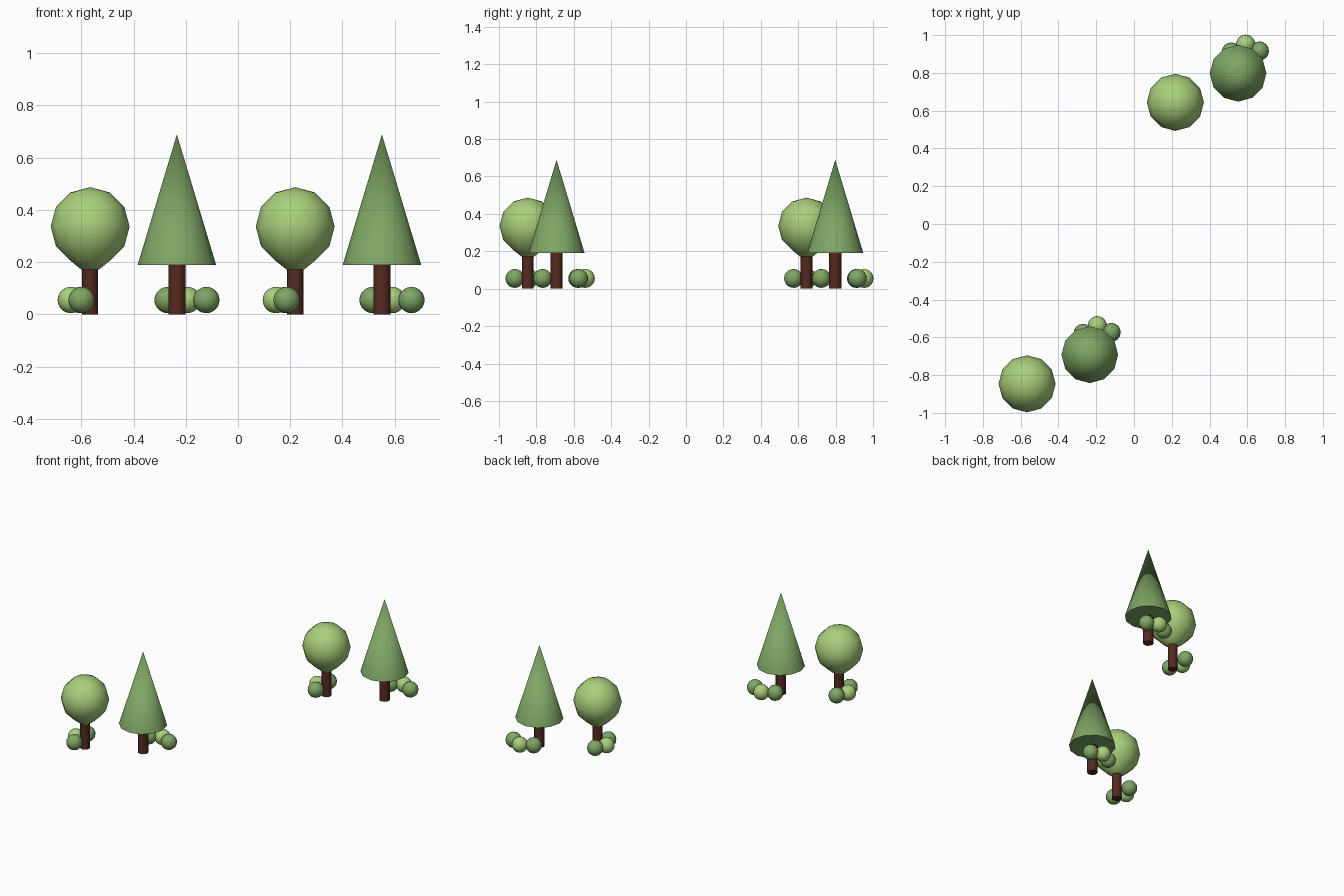
import bpy, bmesh, math
from mathutils import Vector

if "Cube" in bpy.data.objects:
    bpy.data.objects.remove(bpy.data.objects["Cube"])


def material(name, rgb):
    m = bpy.data.materials.new(name)
    m.diffuse_color = (*rgb, 1)
    m.use_nodes = True
    m.node_tree.nodes["Principled BSDF"].inputs["Base Color"].default_value = m.diffuse_color
    return m


LIGHT = material("light_leaf", (0.40, 0.63, 0.20))
DARK = material("dark_leaf", (0.21, 0.38, 0.13))
BARK = material("bark", (0.09, 0.023, 0.014))


def finish(name, bm, loc, mat, angle=40):
    bmesh.ops.recalc_face_normals(bm, faces=bm.faces)
    mesh = bpy.data.meshes.new(name)
    bm.to_mesh(mesh)
    bm.free()
    mesh.materials.append(mat)
    ob = bpy.data.objects.new(name, mesh)
    ob.location = loc
    bpy.context.collection.objects.link(ob)
    bpy.ops.object.select_all(action='DESELECT')
    ob.select_set(True)
    bpy.context.view_layer.objects.active = ob
    bpy.ops.object.shade_smooth_by_angle(angle=math.radians(angle))
    return ob


def lathe(name, profile, loc, mat, sides=12):
    # spin a (radius, height) profile around z
    bm = bmesh.new()
    verts = [bm.verts.new((r, 0, z)) for r, z in profile]
    edges = [bm.edges.new(p) for p in zip(verts, verts[1:])]
    bmesh.ops.spin(bm, geom=verts + edges, cent=(0, 0, 0), axis=(0, 0, 1),
                   angle=2 * math.pi, steps=sides)
    bmesh.ops.remove_doubles(bm, verts=bm.verts, dist=1e-5)
    return finish(name, bm, loc, mat)


def bush(name, loc, mat):
    bm = bmesh.new()
    bmesh.ops.create_uvsphere(bm, u_segments=16, v_segments=10, radius=0.0505)
    return finish(name, bm, loc, mat)


def bush_trio(name, x, y, turned):
    # light bush in the middle, dark bushes either side
    for i, (dx, dy, mat) in enumerate([(0, 0, LIGHT), (0.073, -0.036, DARK),
                                       (-0.076, -0.041, DARK)]):
        if turned:
            dx, dy = -dy, dx
        bush(f"{name}_{i + 1}", Vector((x + dx, y + dy, 0.055)), mat)


# round crown: sphere profile running down into the trunk
R, CZ = 0.151, 0.336
crown = [(R * math.sin(math.radians(a)), CZ + R * math.cos(math.radians(a)))
         for a in range(0, 151, 30)] + [(0.033, 0.171), (0, 0.171)]
cone = [(0, 0.689), (0.15, 0.19), (0, 0.19)]


def trunk(r, top):
    return [(0, top), (r, top), (r, 0), (0, 0)]


# two identical groves
for tag, ox, oy in (("front", 0, 0), ("back", 0.785, 1.49)):
    a = (-0.566 + ox, -0.846 + oy, 0)
    lathe(f"{tag}_round_tree_trunk", trunk(0.031, 0.2), a, BARK)
    lathe(f"{tag}_round_tree_crown", crown, a, LIGHT)
    bush_trio(f"{tag}_round_tree_bush", -0.64 + ox, -0.839 + oy, True)
    b = (-0.234 + ox, -0.692 + oy, 0)
    lathe(f"{tag}_conifer_trunk", trunk(0.033, 0.2), b, BARK)
    lathe(f"{tag}_conifer_crown", cone, b, DARK)
    bush_trio(f"{tag}_conifer_bush", -0.194 + ox, -0.538 + oy, False)
